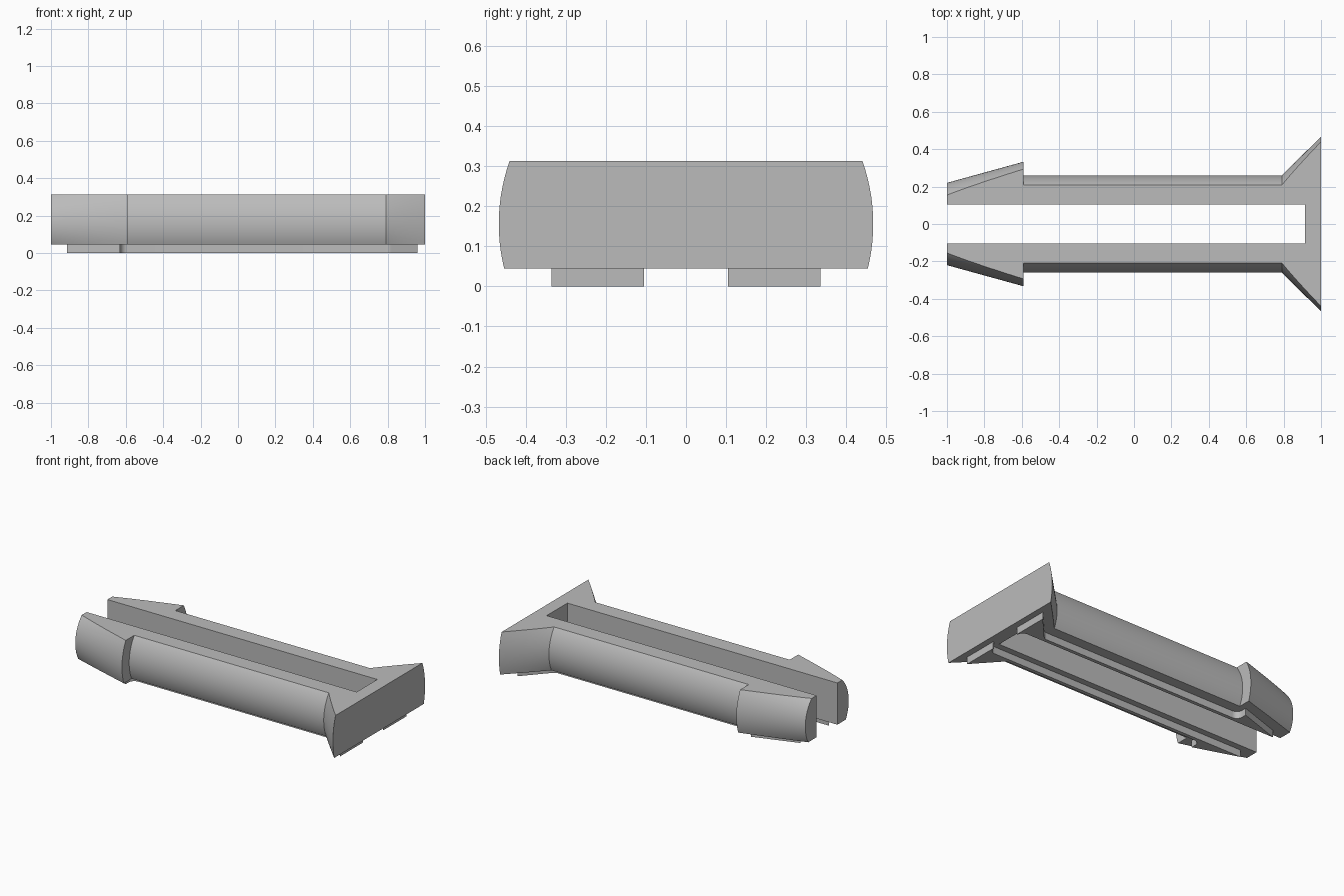
import bpy, bmesh, math
from mathutils import Matrix, Vector

cube = bpy.data.objects.get("Cube")
if cube:
    bpy.data.objects.remove(cube, do_unlink=True)

AXIS_Z = 0.156      # height of the pin axis
BASE, TOP = 0.045, 0.3125
SLOT = 0.105        # half width of the slot
SLOT_END = 0.915
INSET = 0.04        # inset of the bottom pads

grey = bpy.data.materials.new("plain_grey")
grey.use_nodes = True
grey.diffuse_color = (0.5, 0.5, 0.5, 1)
grey.node_tree.nodes["Principled BSDF"].inputs["Base Color"].default_value = (0.5, 0.5, 0.5, 1)


def make_object(name, bm):
    bmesh.ops.recalc_face_normals(bm, faces=bm.faces)
    mesh = bpy.data.meshes.new(name)
    bm.to_mesh(mesh)
    bm.free()
    mesh.materials.append(grey)
    obj = bpy.data.objects.new(name, mesh)
    bpy.context.collection.objects.link(obj)
    return obj


def select_only(obj):
    bpy.ops.object.select_all(action='DESELECT')
    obj.select_set(True)
    bpy.context.view_layer.objects.active = obj


def box(name, low, high):
    bm = bmesh.new()
    low, high = Vector(low), Vector(high)
    size = high - low
    bmesh.ops.create_cube(bm, size=1, matrix=Matrix.Translation((low + high) / 2)
                          @ Matrix.Diagonal((*size, 1)))
    return make_object(name, bm)


def lathe(name, profile, steps=128):
    """Turn an (x, radius) profile around the pin axis."""
    bm = bmesh.new()
    rings = []
    for x, r in profile:
        rings.append([bm.verts.new((x, r * math.cos(a), AXIS_Z + r * math.sin(a)))
                      for a in (math.tau * i / steps for i in range(steps))])
    for a, b in zip(rings, rings[1:]):
        for i in range(steps):
            j = (i + 1) % steps
            bm.faces.new((a[i], a[j], b[j], b[i]))
    bm.faces.new(rings[0])
    bm.faces.new(rings[-1])
    return make_object(name, bm)


def cut(obj, tool, operation):
    mod = obj.modifiers.new("cut", 'BOOLEAN')
    mod.operation, mod.object, mod.solver = operation, tool, 'EXACT'
    select_only(obj)
    bpy.ops.object.modifier_apply(modifier=mod.name)
    bpy.data.objects.remove(tool, do_unlink=True)


def arc(cx, cy, start, end, steps=8):
    """Points of a rounded inner corner, angles in degrees."""
    angles = (math.radians(start + (end - start) * i / steps) for i in range(steps + 1))
    return [(cx + INSET * math.cos(a), cy + INSET * math.sin(a)) for a in angles]


# Turned pin with barbed tip and flared head, flattened and slotted
pin = lathe("slotted_pin", [(-1, 0.22), (-0.59, 0.333), (-0.59, 0.26),
                            (0.79, 0.26), (1, 0.467)])
cut(pin, box("slab_cutter", (-2, -1, BASE), (2, 1, TOP)), 'INTERSECT')
cut(pin, box("slot_cutter", (-2, -SLOT, -1), (SLOT_END, SLOT, 1)), 'DIFFERENCE')
select_only(pin)
bpy.ops.object.shade_smooth_by_angle(angle=math.radians(20))

# Thin inset pad under each arm
outline = [(-0.914, SLOT + INSET)]
outline += arc(SLOT_END, SLOT, 90, 0)
outline += [(0.96, SLOT), (0.96, 0.336)]
outline += arc(0.79, 0.208, -42, -90)
outline += arc(-0.59, 0.208, -90, -180)
outline += [(-0.63, 0.239)]
for side, sign in (("left", 1), ("right", -1)):
    bm = bmesh.new()
    face = bm.faces.new([bm.verts.new((x, sign * y, 0)) for x, y in outline])
    grown = bmesh.ops.extrude_face_region(bm, geom=[face])["geom"]
    bmesh.ops.translate(bm, vec=(0, 0, BASE),
                        verts=[v for v in grown if isinstance(v, bmesh.types.BMVert)])
    pad = make_object("bottom_pad_" + ("back" if sign > 0 else "front"), bm)
    select_only(pad)
    bpy.ops.object.shade_smooth_by_angle(angle=math.radians(30))
